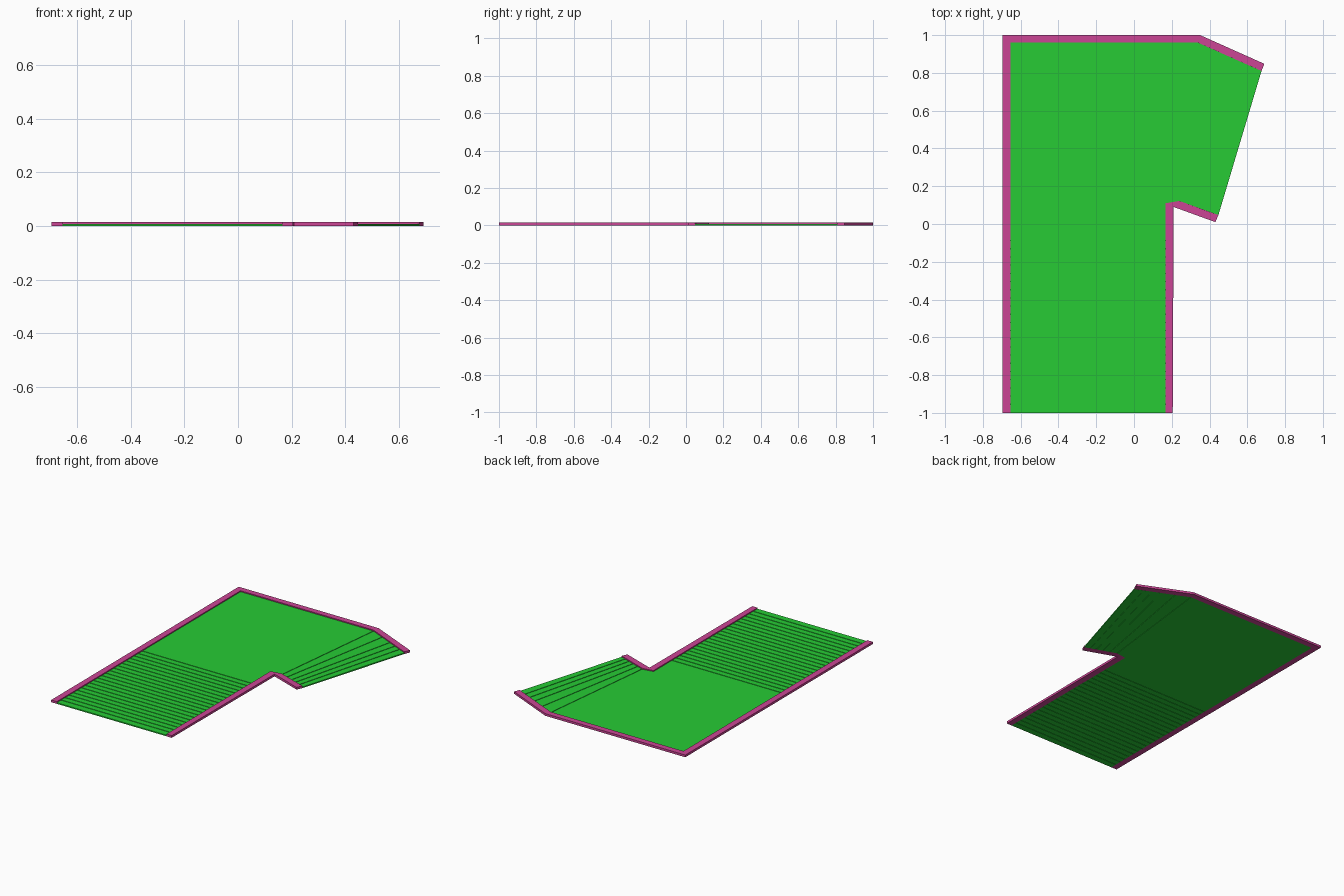
import bpy, bmesh
from mathutils import Vector

if "Cube" in bpy.data.objects:
    bpy.data.objects.remove(bpy.data.objects["Cube"])


def material(name, color):
    m = bpy.data.materials.new(name)
    m.diffuse_color = color
    m.use_nodes = True
    m.node_tree.nodes["Principled BSDF"].inputs["Base Color"].default_value = m.diffuse_color
    return m


GREEN = material("floor_green", (0.02, 0.6, 0.035, 1))
PINK = material("curb_pink", (0.6, 0.06, 0.3, 1))


def prisms(name, outlines, z0, z1, mat):
    """Extrude one or more flat outlines into solid slabs in a single object."""
    bm = bmesh.new()
    for pts in outlines:
        face = bm.faces.new([bm.verts.new((x, y, z0)) for x, y in pts])
        top = bmesh.ops.extrude_face_region(bm, geom=[face])["geom"]
        verts = [g for g in top if isinstance(g, bmesh.types.BMVert)]
        bmesh.ops.translate(bm, verts=verts, vec=(0, 0, z1 - z0))
        bm.faces.new([v for v in face.verts]) if not face.is_valid else None
    bmesh.ops.recalc_face_normals(bm, faces=bm.faces[:])
    me = bpy.data.meshes.new(name)
    bm.to_mesh(me)
    bm.free()
    me.materials.append(mat)
    ob = bpy.data.objects.new(name, me)
    bpy.context.collection.objects.link(ob)
    return ob


CURB_TOP, FLOOR_TOP = 0.015, 0.008
L, R = -0.653, 0.166
GAP = 0.006

# Curbs along the outer left/back edge and the inner right edge
prisms("outer_curb", [[(-0.695, -1), (-0.695, 1), (0.35, 1), (0.69, 0.848),
                       (0.675, 0.81), (0.338, 0.96), (L, 0.96), (L, -1)]],
       0, CURB_TOP, PINK)
prisms("inner_curb", [[(R, -1), (R, 0.11), (0.24, 0.122), (0.447, 0.048),
                       (0.431, 0.01), (0.21, 0.09), (0.205, -1)]],
       0, CURB_TOP, PINK)

# Flat landing
prisms("landing", [[(L, -0.085), (L, 0.96), (0.277, 0.96), (0.205, 0.116),
                    (R, 0.11), (R, -0.085)]], 0, FLOOR_TOP, GREEN)

# Straight treads separated by narrow grooves
step = 0.0433
treads = []
for i in range(21):
    y1 = -0.085 - i * step - GAP
    y0 = -1 if i == 20 else y1 - step + GAP
    treads.append([(L, y0), (R, y0), (R, y1), (L, y1)])
prisms("straight_treads", treads, 0, FLOOR_TOP, GREEN)
prisms("straight_tread_base", [[(L, -0.999), (R, -0.999), (R, -0.08), (L, -0.08)]],
       0.002, 0.005, GREEN)

# Fanned treads on the turning side
back = [Vector(p) for p in ((0.277, 0.96), (0.338, 0.96), (0.432, 0.918), (0.515, 0.881),
                            (0.57, 0.857), (0.62, 0.834), (0.675, 0.81))]
front = [Vector(p) for p in ((0.205, 0.116), (0.24, 0.122), (0.285, 0.106), (0.33, 0.09),
                             (0.37, 0.076), (0.409, 0.062), (0.447, 0.048))]
fan = []
for i in range(6):
    db = (back[i + 1] - back[i]).normalized() * GAP * (i > 0)
    df = (front[i + 1] - front[i]).normalized() * GAP * (i > 0)
    fan.append([front[i] + df, front[i + 1], back[i + 1], back[i] + db])
prisms("fan_treads", fan, 0, FLOOR_TOP, GREEN)
prisms("fan_tread_base", [[front[0], front[1], front[-1], back[-1], back[1], back[0]]],
       0.002, 0.005, GREEN)
